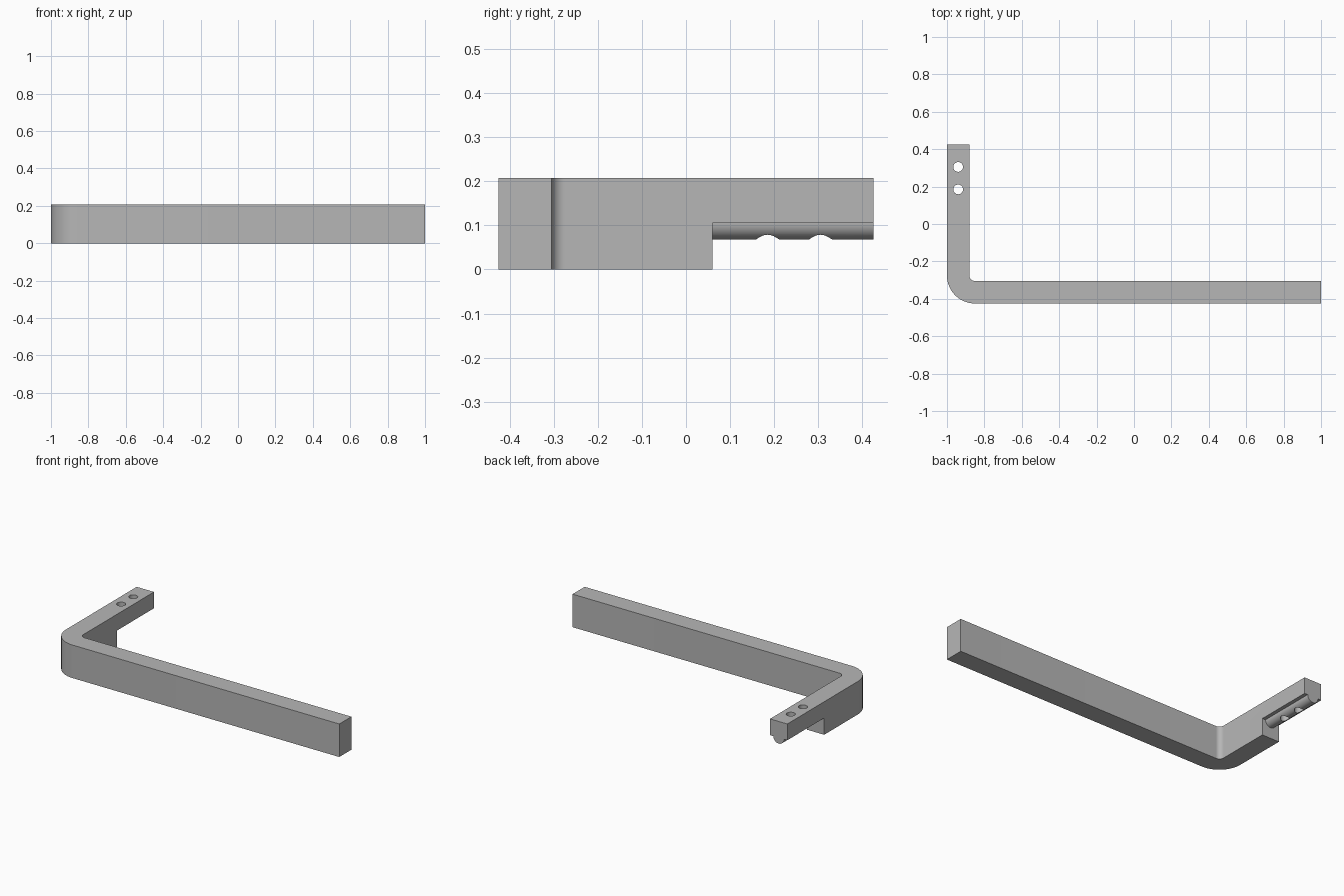
import bpy, bmesh
from math import sin, cos, radians
from mathutils import Vector

if "Cube" in bpy.data.objects:
    bpy.data.objects.remove(bpy.data.objects["Cube"], do_unlink=True)

X, Y, H = 1.0, 0.425, 0.207       # half length, half depth, height
T = 0.12                          # bar thickness
R_IN = 0.03                       # inside bend radius
RIB_R = 0.037                     # half-round rib under the tab
TAB_Z, TAB_Y = 0.105, 0.06        # underside and start of the tab
HOLE_R = 0.026
TAB_X = -X + T / 2

grey = bpy.data.materials.new("plain_grey")
grey.use_nodes = True
colour = (0.47, 0.47, 0.47, 1)
grey.diffuse_color = colour
grey.node_tree.nodes["Principled BSDF"].inputs["Base Color"].default_value = colour


def arc(cx, cy, r, start, end, steps):
    angles = [radians(start + (end - start) * i / steps) for i in range(steps + 1)]
    return [(cx + r * cos(a), cy + r * sin(a)) for a in angles]


def extrude(name, points, direction):
    bm = bmesh.new()
    face = bm.faces.new([bm.verts.new(p) for p in points])
    moved = bmesh.ops.extrude_face_region(bm, geom=[face])["geom"]
    verts = [g for g in moved if isinstance(g, bmesh.types.BMVert)]
    bmesh.ops.translate(bm, verts=verts, vec=Vector(direction))
    bmesh.ops.recalc_face_normals(bm, faces=bm.faces)
    mesh = bpy.data.meshes.new(name)
    bm.to_mesh(mesh)
    bm.free()
    mesh.materials.append(grey)
    obj = bpy.data.objects.new(name, mesh)
    bpy.context.collection.objects.link(obj)
    return obj


def cut(obj, cutter):
    cutter.hide_render = True
    mod = obj.modifiers.new("cut", "BOOLEAN")
    mod.operation, mod.solver, mod.object = "DIFFERENCE", "EXACT", cutter
    bpy.ops.object.modifier_apply(modifier=mod.name)
    bpy.data.objects.remove(cutter, do_unlink=True)


# Bent bar
bend_x, bend_y = -X + T + R_IN, -Y + T + R_IN
outline = [(X, -Y), (X, -Y + T)]
outline += arc(bend_x, bend_y, R_IN, 270, 180, 12)
outline += [(-X + T, Y), (-X, Y)]
outline += arc(bend_x, bend_y, R_IN + T, 180, 270, 24)
bar = extrude("bent_bar", [(x, y, 0) for x, y in outline], (0, 0, H))
bpy.context.view_layer.objects.active = bar
bar.select_set(True)

# Notch under the short arm, leaving the half-round rib
left, right = -X - 0.1, -X + T + 0.1
notch = [(left, -0.1), (left, TAB_Z)]
notch += arc(TAB_X, TAB_Z, RIB_R, 180, 360, 32)
notch += [(right, TAB_Z), (right, -0.1)]
cut(bar, extrude("notch_cutter", [(x, TAB_Y, z) for x, z in notch], (0, 0.6, 0)))

# Two bolt holes through tab and rib
for y in (0.185, 0.305):
    ring = arc(TAB_X, y, HOLE_R, 0, 360, 32)[:-1]
    cut(bar, extrude("hole_cutter", [(px, py, -0.1) for px, py in ring], (0, 0, 0.5)))

bpy.ops.object.shade_smooth_by_angle(angle=radians(30))
